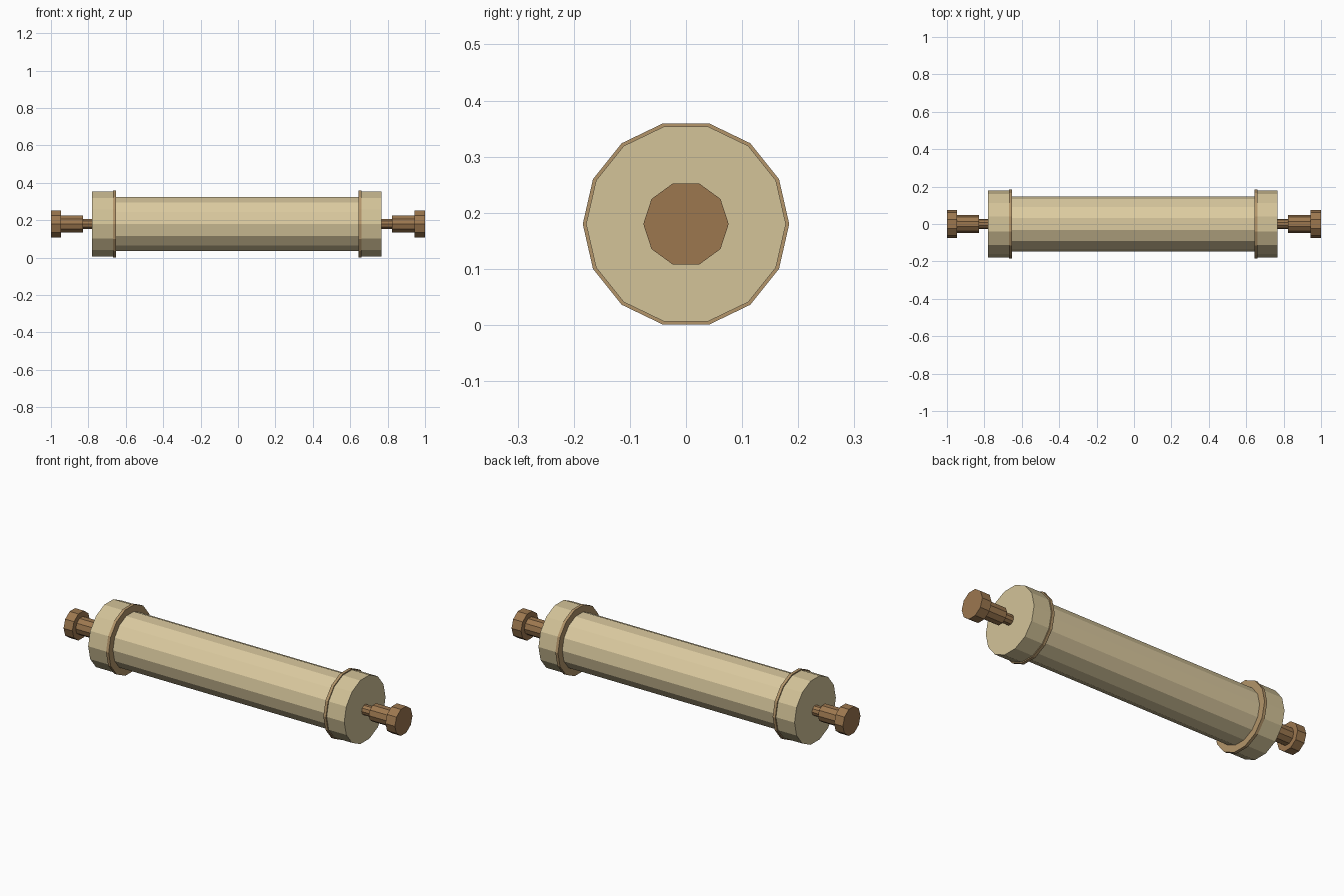
import bpy
import math

cube = bpy.data.objects.get("Cube")
if cube:
    bpy.data.objects.remove(cube, do_unlink=True)

AXIS_Z = 0.18


def material(name, hex_code):
    value = int(hex_code, 16)
    srgb = [((value >> shift) & 255) / 255 for shift in (16, 8, 0)]
    color = [((c + 0.055) / 1.055) ** 2.4 for c in srgb] + [1]
    mat = bpy.data.materials.new(name)
    mat.use_nodes = True
    mat.diffuse_color = color
    shader = mat.node_tree.nodes["Principled BSDF"]
    shader.inputs["Base Color"].default_value = color
    shader.inputs["Roughness"].default_value = 0.9
    return mat


paper = material("parchment", "DCCBA0")
cap_mat = material("pale cap", "D3C398")
trim = material("tan trim", "B3956A")
wood = material("brown wood", "9C774F")


def lathe(name, profile, sides, mat):
    """Flat-faced solid turned about the x axis from (x, radius) points."""
    verts, faces = [], []
    for x, r in profile:
        for i in range(sides):
            a = 2 * math.pi * i / sides
            verts.append((x, r * math.cos(a), AXIS_Z + r * math.sin(a)))
    for k in range(len(profile) - 1):
        for i in range(sides):
            j = (i + 1) % sides
            a, b = k * sides, (k + 1) * sides
            faces.append((a + i, a + j, b + j, b + i))
    last = (len(profile) - 1) * sides
    faces.append(tuple(reversed(range(sides))))
    faces.append(tuple(range(last, last + sides)))
    mesh = bpy.data.meshes.new(name)
    mesh.from_pydata(verts, [], faces)
    mesh.materials.append(mat)
    # Orient the faces outward
    import bmesh
    bm = bmesh.new()
    bm.from_mesh(mesh)
    bmesh.ops.recalc_face_normals(bm, faces=bm.faces)
    bm.to_mesh(mesh)
    bm.free()
    obj = bpy.data.objects.new(name, mesh)
    bpy.context.collection.objects.link(obj)
    return obj


# Rolled sheet between the two ends
lathe("scroll_roll", [(-0.66, 0.147), (0.65, 0.147)], 14, paper)

# End cap, trim ring and turned handle on each side
ends = {
    "right": (-0.652, -0.668, -0.78, -0.83, -0.947, -1),
    "left": (0.644, 0.66, 0.766, 0.823, 0.943, 1),
}
for side, (ring_in, ring_out, cap_end, neck_end, grip_end, tip) in ends.items():
    lathe(side + "_trim_ring", [(ring_in, 0.184), (ring_out, 0.184)], 14, trim)
    lathe(side + "_end_cap", [(ring_out, 0.178), (cap_end, 0.178)], 14, cap_mat)
    lathe(side + "_handle",
          [(cap_end, 0.028), (neck_end, 0.028), (neck_end, 0.047),
           (grip_end, 0.047), (grip_end, 0.076), (tip, 0.076)], 10, wood)
